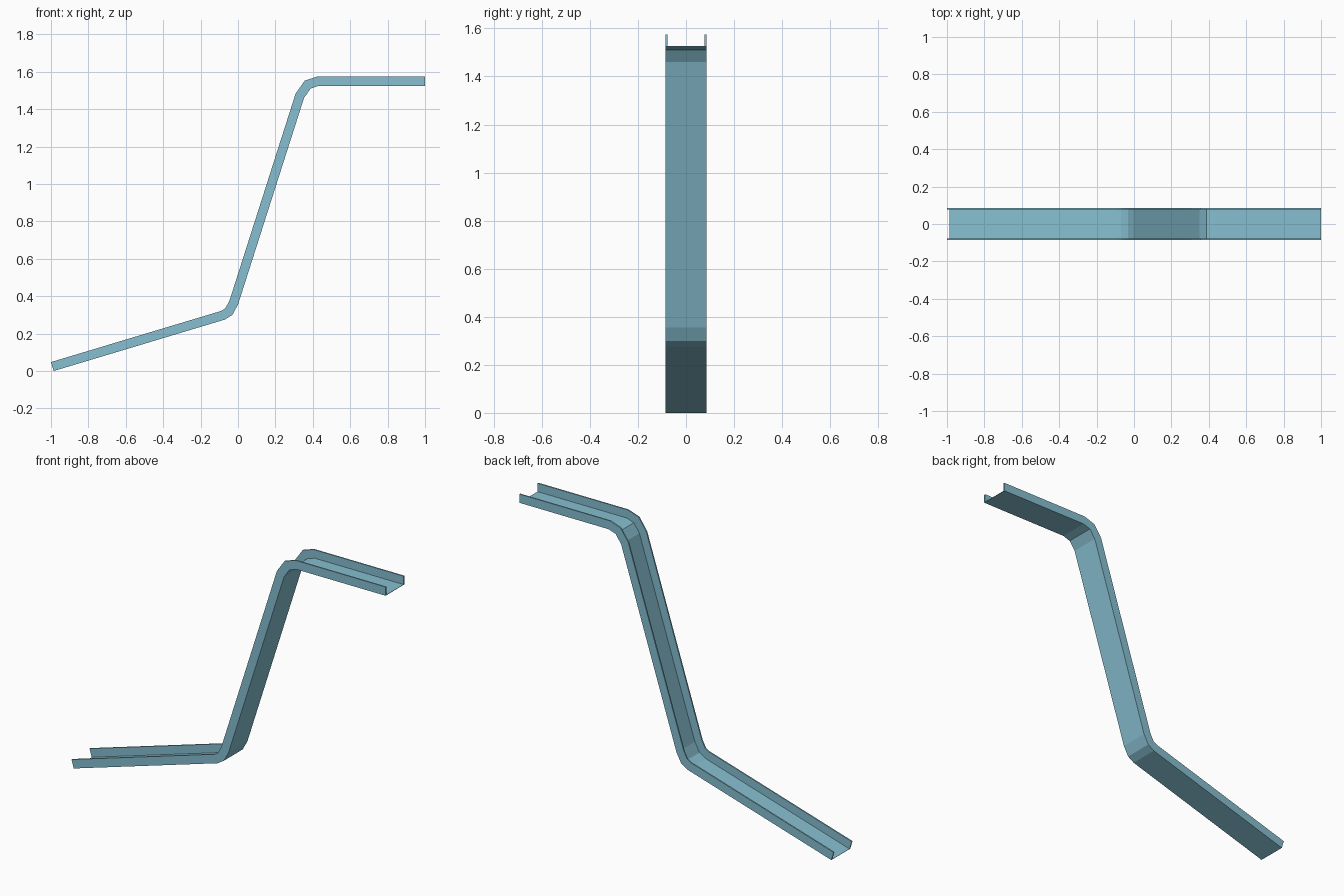
import bpy, bmesh
from mathutils import Vector

if "Cube" in bpy.data.objects:
    bpy.data.objects.remove(bpy.data.objects["Cube"])

# Underside path of the channel in (x, z): low run, bend, steep run, bend, level run
path = [Vector(p) for p in [(-0.9856, 0.0), (-0.07, 0.275), (-0.03, 0.30), (0.0, 0.355),
                            (0.353, 1.46), (0.388, 1.51), (0.433, 1.525), (1.0, 1.525)]]
# U cross-section as (y, height above the underside)
W, T, H, F = 0.086, 0.008, 0.05, 0.002
section = [(-W, 0), (W, 0), (W, H), (W - T, H), (W - T, F), (-W + T, F), (-W + T, H), (-W, H)]


def mitre(i):
    """Offset direction at a path point, scaled to keep the wall height constant."""
    dirs = [(path[j + 1] - path[j]).normalized() for j in (i - 1, i) if 0 <= j < len(path) - 1]
    normals = [Vector((-d.y, d.x)) for d in dirs]
    m = sum(normals, Vector((0, 0))).normalized()
    return m / m.dot(normals[0])


# Sweep the section along the path
bm = bmesh.new()
rings = []
for i, p in enumerate(path):
    m = mitre(i)
    rings.append([bm.verts.new((p.x + m.x * h, y, p.y + m.y * h)) for y, h in section])
n = len(section)
for a, b in zip(rings, rings[1:]):
    for k in range(n):
        bm.faces.new((a[k], a[(k + 1) % n], b[(k + 1) % n], b[k]))

# End caps, one quad each for floor and two flanges
for r in (rings[0], rings[-1]):
    bm.faces.new(r)
bmesh.ops.recalc_face_normals(bm, faces=bm.faces)

mesh = bpy.data.meshes.new("bent_channel")
bm.to_mesh(mesh)
bm.free()
channel = bpy.data.objects.new("bent_channel", mesh)
bpy.context.collection.objects.link(channel)

# Blue finish
mat = bpy.data.materials.new("blue_metal")
mat.diffuse_color = (0.24, 0.52, 0.63, 1)
mat.use_nodes = True
mat.node_tree.nodes["Principled BSDF"].inputs["Base Color"].default_value = mat.diffuse_color
mesh.materials.append(mat)
